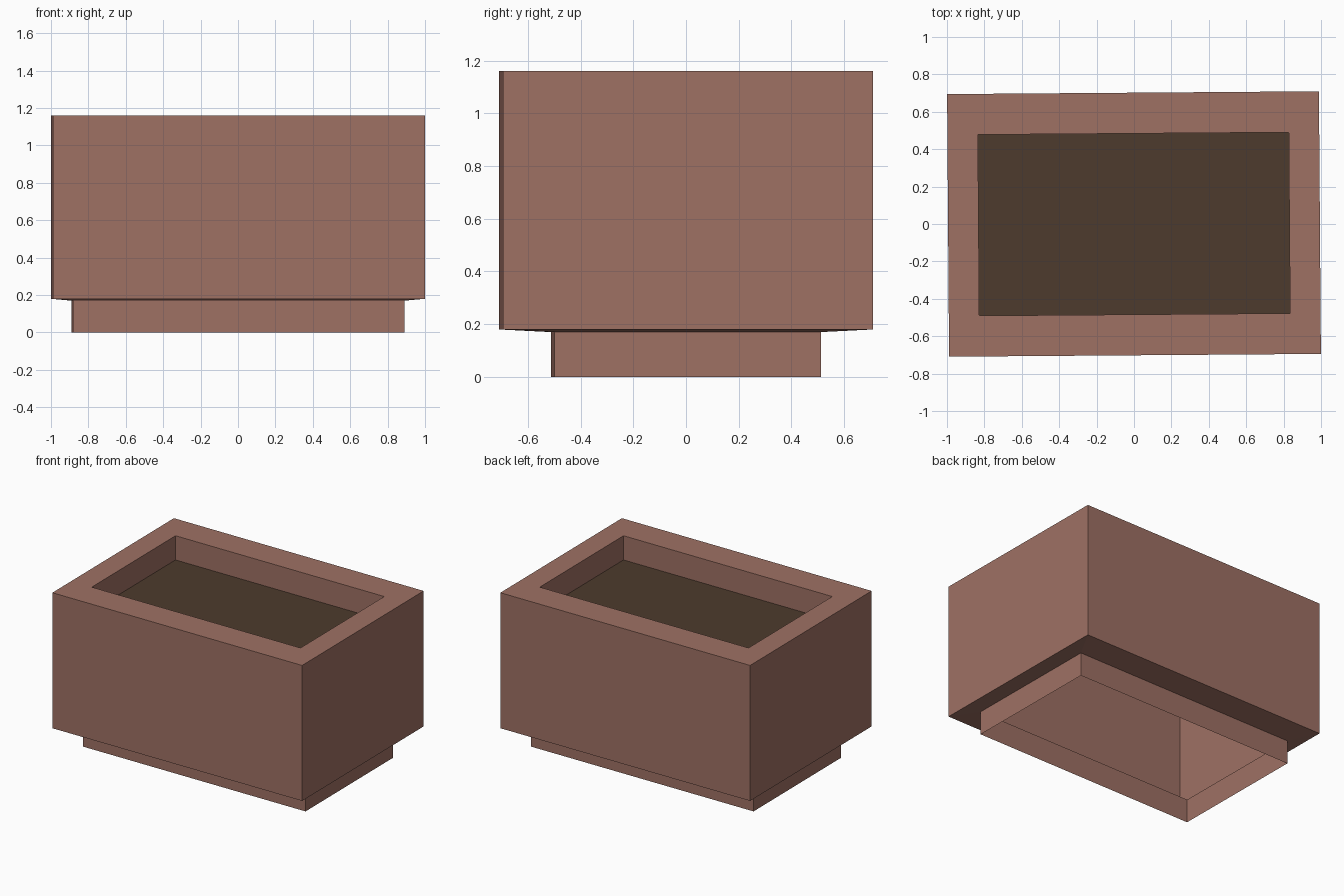
import bpy, bmesh, math

if "Cube" in bpy.data.objects:
    bpy.data.objects.remove(bpy.data.objects["Cube"])

TWIST = 0.0075  # the whole planter is turned very slightly about z


def material(name, rgb):
    m = bpy.data.materials.new(name)
    m.diffuse_color = (*rgb, 1.0)
    m.use_nodes = True
    m.node_tree.nodes["Principled BSDF"].inputs["Base Color"].default_value = m.diffuse_color
    return m


def rect_shell(name, profile, mat, cap=False):
    """Skin a stack of rectangles given as (half_x, half_y, z)."""
    bm = bmesh.new()
    rings = [[bm.verts.new((sx * hx, sy * hy, z))
              for sx, sy in ((-1, -1), (1, -1), (1, 1), (-1, 1))]
             for hx, hy, z in profile]
    for low, high in zip(rings, rings[1:]):
        for i in range(4):
            j = (i + 1) % 4
            bm.faces.new((low[i], low[j], high[j], high[i]))
    if cap:
        bm.faces.new(rings[-1])
    mesh = bpy.data.meshes.new(name)
    bm.to_mesh(mesh)
    bm.free()
    mesh.materials.append(mat)
    obj = bpy.data.objects.new(name, mesh)
    obj.rotation_euler.z = TWIST
    bpy.context.collection.objects.link(obj)
    return obj


clay = material("terracotta", (0.345, 0.165, 0.127))
earth = material("dark_soil", (0.075, 0.044, 0.026))

# Open foot wall below the box
rect_shell("foot", [(0.886, 0.505, 0.0), (0.886, 0.505, 0.17)], clay)

# Box: sloped underside, outer wall, flat rim, inner wall down to the soil
rect_shell("planter_box", [
    (0.886, 0.505, 0.17),
    (0.994, 0.702, 0.18),
    (0.994, 0.702, 1.16),
    (0.831, 0.484, 1.16),
    (0.831, 0.484, 0.985),
], clay)

# Soil sheet filling the opening
rect_shell("soil", [(0.831, 0.484, 0.985)], earth, cap=True)
